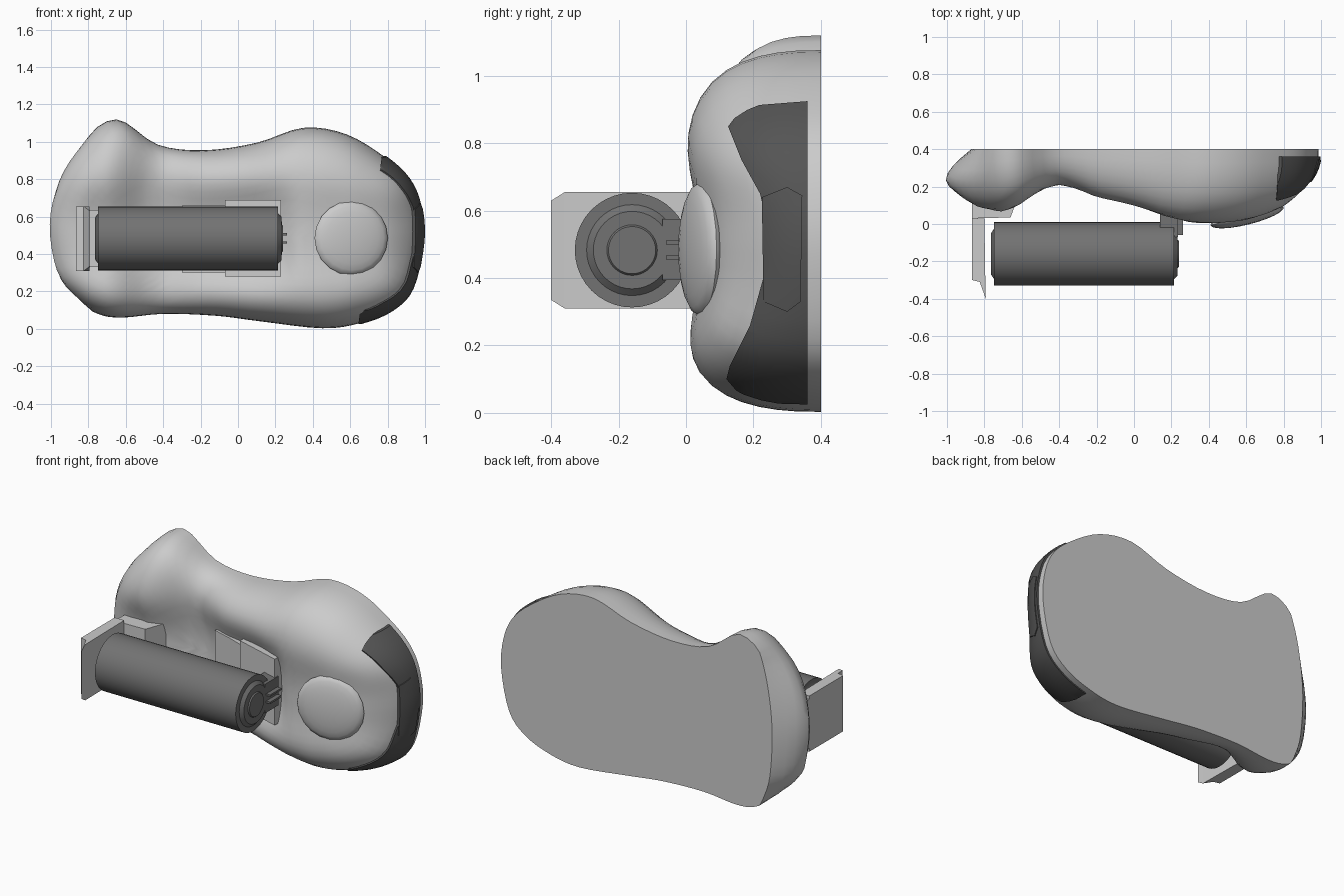
import bpy, bmesh
from math import cos, exp, pi, radians
from mathutils import Vector, Matrix

if "Cube" in bpy.data.objects:
    bpy.data.objects.remove(bpy.data.objects["Cube"])


def new_object(name, bm, smooth=True, colour=None):
    bmesh.ops.recalc_face_normals(bm, faces=bm.faces[:])
    me = bpy.data.meshes.new(name)
    bm.to_mesh(me)
    bm.free()
    ob = bpy.data.objects.new(name, me)
    bpy.context.collection.objects.link(ob)
    if colour:
        me.materials.append(colour)
    if smooth:
        shade(ob)
    return ob


def shade(ob):
    bpy.ops.object.select_all(action='DESELECT')
    ob.select_set(True)
    bpy.context.view_layer.objects.active = ob
    bpy.ops.object.shade_smooth_by_angle(angle=radians(35))


def grey(name, v):
    m = bpy.data.materials.new(name)
    m.diffuse_color = (v, v, v, 1)
    m.use_nodes = True
    m.node_tree.nodes["Principled BSDF"].inputs["Base Color"].default_value = m.diffuse_color
    return m


def lerp_table(table, x):
    if x <= table[0][0]:
        return table[0][1]
    for (a, b), (c, d) in zip(table, table[1:]):
        if x <= c:
            return b + (d - b) * (x - a) / (c - a)
    return table[-1][1]


def prism(name, pts, direction, **kw):
    """Extrude a flat polygon along a vector."""
    bm = bmesh.new()
    f = bm.faces.new([bm.verts.new(p) for p in pts])
    r = bmesh.ops.extrude_face_region(bm, geom=[f])
    verts = [g for g in r['geom'] if isinstance(g, bmesh.types.BMVert)]
    bmesh.ops.translate(bm, verts=verts, vec=direction)
    return new_object(name, bm, **kw)


dark = grey("dark_rubber", 0.09)
roller_grey = grey("roller_grey", 0.17)

# Body outline from the right end, over the top, to the left and back below
OUTLINE = [(.985, .47), (.97, .66), (.91, .8), (.79, .915), (.58, 1.04), (.35, 1.075),
           (.1, .995), (-.18, .955), (-.43, .985), (-.65, 1.12), (-.84, 1.0), (-.98, .8),
           (-1.045, .56), (-1.0, .3), (-.88, .16), (-.75, .08), (-.62, .06), (-.4, .08),
           (-.12, .07), (.12, .04), (.45, .003), (.65, .03), (.82, .1), (.93, .22)]
# Height of the front face along x, and depth of the trough along its middle
FRONT = [(-1, .04), (-.85, .025), (-.7, .035), (-.62, .08), (-.55, .135), (-.48, .18), (-.4, .195),
         (-.3, .16), (-.2, .11), (0, .065), (.15, .02), (.3, -.008), (.45, -.015), (.6, -.01),
         (.7, .005), (.85, .03), (1, .06)]
TROUGH = [(-1, .07), (-.75, .11), (-.45, .05), (-.2, .11), (.1, .13), (.22, .1), (.32, .045),
          (.6, .055), (.8, .07), (1, .12)]


def smooth_outline(pts, sub):
    out, n = [], len(pts)
    for i in range(n):
        p = [Vector(pts[(i + k) % n]) for k in (-1, 0, 1, 2)]
        for j in range(sub):
            t = j / sub
            out.append(.5 * (2 * p[1] + (p[2] - p[0]) * t
                             + (2 * p[0] - 5 * p[1] + 4 * p[2] - p[3]) * t * t
                             + (3 * p[1] - p[0] - 3 * p[2] + p[3]) * t ** 3))
    return out


def body_mesh(scale=1.0):
    bm = bmesh.new()
    outline = smooth_outline(OUTLINE, 4)
    n = len(outline)
    rings = []
    for s in (1, .997, .988, .97, .94, .9, .84, .76, .68, .6, .52, .44, .34, .22, .1, 0):
        ring = []
        for i, o in enumerate(outline):
            c = Vector((.5 * cos(2 * pi * i / n), .49))
            p = c + (o - c) * s
            d = exp(-abs((p.y - .485) / .25) ** 3)
            f = lerp_table(FRONT, p.x) + lerp_table(TROUGH, p.x) * d
            y = .4 - (.4 - f) * (1 - s ** 4.5) ** .4
            x = p.x
            if x < -.78 and y > .22:          # left end tapers toward the flat back
                x = -.78 + (x + .78) * (1 - .66 * ((y - .22) / .18) ** 1.3)
            ring.append(bm.verts.new((x * scale, y, .5 + (p.y - .5) * scale)))
        rings.append(ring)
    bm.faces.new(rings[0])
    for a, b in zip(rings, rings[1:]):
        for i in range(n):
            j = (i + 1) % n
            bm.faces.new((a[i], a[j], b[j], b[i]))
    bmesh.ops.remove_doubles(bm, verts=bm.verts[:], dist=.0004)
    return bm


new_object("body", body_mesh())


# Side bumper and its badge plate: prisms trimmed to a slightly larger body
def trimmed_patch(name, yz, x_low, x_high, scale):
    cutter = new_object(name + "_cutter", body_mesh(scale), smooth=False)
    cutter.hide_render = True
    ob = prism(name, [(x_low, y, z) for y, z in yz], (1.2 - x_low, 0, 0), smooth=False, colour=dark)
    for v in ob.data.vertices:
        if v.co.x < 1.1:
            v.co.x += (x_high - x_low) * v.co.z
    mod = ob.modifiers.new("trim", 'BOOLEAN')
    mod.operation, mod.solver, mod.object = 'INTERSECT', 'EXACT', cutter
    bpy.context.view_layer.objects.active = ob
    bpy.ops.object.modifier_apply(modifier=mod.name)
    bpy.data.objects.remove(cutter)
    shade(ob)


trimmed_patch("side_bumper", [(.125, .85), (.17, .91), (.36, .925), (.36, .025), (.18, .03),
                              (.12, .1), (.13, .14), (.19, .26), (.235, .42), (.24, .56),
                              (.22, .65), (.165, .75)], .64, .78, 1.012)
trimmed_patch("bumper_badge", [(.225, .64), (.3, .67), (.345, .645), (.34, .33), (.3, .3),
                               (.23, .33)], .85, .85, 1.017)

# Round button, tilted to follow the front face
bm = bmesh.new()
bmesh.ops.create_uvsphere(bm, u_segments=20, v_segments=12, radius=1)
bmesh.ops.transform(bm, verts=bm.verts[:], matrix=Matrix.Translation((.605, .042, .485))
                    @ Matrix.Rotation(radians(14), 4, 'Z') @ Matrix.Rotation(radians(90), 4, 'X')
                    @ Matrix.Diagonal((.202, .198, .045, 1)))
new_object("round_button", bm)


# Roller: lathed stepped cylinder along x
def lathe(name, profile, centre, seg, colour):
    bm = bmesh.new()
    vs = [bm.verts.new((x, centre[0], centre[1] + r)) for x, r in profile]
    es = [bm.edges.new(e) for e in zip(vs, vs[1:])]
    bmesh.ops.spin(bm, geom=vs + es, cent=(0, *centre), axis=(1, 0, 0), angle=2 * pi,
                   steps=seg, use_merge=True)
    bmesh.ops.remove_doubles(bm, verts=bm.verts[:], dist=.0005)
    new_object(name, bm, colour=colour)


lathe("roller", [(-.765, 0), (-.765, .11), (-.748, .135), (-.748, .17), (.215, .17),
                 (.215, .135), (.233, .115), (.233, .075), (.24, .07), (.24, 0)],
      (-.16, .483), 40, roller_grey)

# End plate with clipped front corners
plate = prism("end_plate", [(-.865, .03, .31), (-.8, .03, .31), (-.794, -.36, .31),
                            (-.792, -.4, .31), (-.825, -.31, .31), (-.865, -.3, .31)],
              (0, 0, .345), smooth=False)
for v in plate.data.vertices:
    if v.co.y < -.38:
        v.co.z += .025 if v.co.z < .48 else -.025

# Arm joining the end plate to the body
prism("end_plate_arm", [(-.865, .03, .33), (-.66, .035, .33), (-.6, .2, .33), (-.865, .2, .33)],
      (0, 0, .305), smooth=False)

# Sloping mounting panels behind the roller
prism("mount_panel", [(-.07, .12, .28), (.23, .03, .28), (.23, .12, .28), (-.07, .22, .28)],
      (0, 0, .41), smooth=False)
prism("inner_panel", [(-.3, .205, .3), (-.17, .165, .3), (-.06, .125, .3), (-.06, .25, .3),
                      (-.3, .28, .3)], (0, 0, .36), smooth=False)

# Roller bracket: neck block and two ribs
prism("roller_bracket", [(.14, -.07, .395), (.235, -.07, .395), (.235, .06, .395),
                         (.14, .06, .395)], (0, 0, .18), smooth=False, colour=roller_grey)
for k, z in enumerate((.455, .5)):
    prism(f"bracket_rib_{k + 1}", [(.2, -.06, z), (.262, -.06, z), (.262, .05, z), (.2, .05, z)],
          (0, 0, .012), smooth=False, colour=roller_grey)
